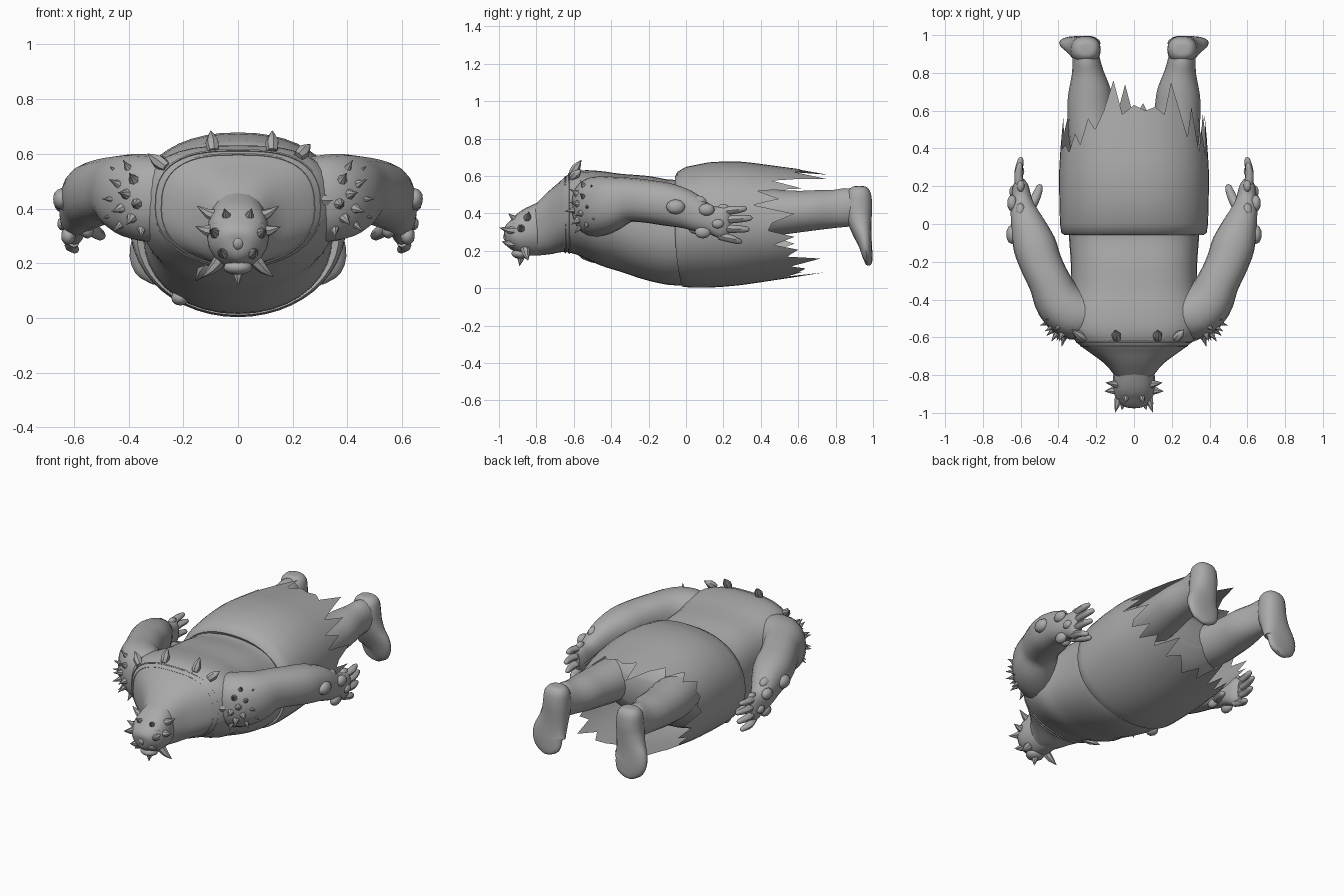
import bpy, bmesh, math
from mathutils import Vector

grey = bpy.data.materials.new("stone_grey")
grey.diffuse_color = (0.40, 0.40, 0.40, 1)
Z = Vector((0, 0, 1))
Y = Vector((0, 1, 0))


def finish(name, bm, angle=45):
    """Turn a bmesh into a smooth shaded object."""
    bmesh.ops.recalc_face_normals(bm, faces=bm.faces)
    me = bpy.data.meshes.new(name)
    bm.to_mesh(me)
    bm.free()
    me.materials.append(grey)
    me.shade_smooth()
    me.set_sharp_from_angle(angle=math.radians(angle))
    ob = bpy.data.objects.new(name, me)
    bpy.context.collection.objects.link(ob)
    return ob


def catmull(a, b, c, d, t):
    return 0.5 * (2 * b + (c - a) * t + (2 * a - 5 * b + 4 * c - d) * t * t
                  + (3 * b - a - 3 * c + d) * t ** 3)


def ring_point(a, ru, rv, p):
    """Point on a superellipse."""
    c, s = math.cos(a), math.sin(a)
    f = lambda w: math.copysign(abs(w) ** (2 / p), w)
    return ru * f(c), rv * f(s)


def loft(name, sections, sides=16, steps=3, ref=Z, p=2.0, straight=False, low_p=None):
    """Sections are (x, y, z, half width, half height) along a smooth path."""
    pts, n = [], len(sections)
    for i in range(n - 1):
        quad = [sections[min(max(j, 0), n - 1)] for j in (i - 1, i, i + 1, i + 2)]
        for k in range(steps):
            pts.append([catmull(*v, k / steps) for v in zip(*quad)])
    pts.append(list(sections[-1]))
    bm, rings = bmesh.new(), []
    for i, (x, y, z, ru, rv) in enumerate(pts):
        c = Vector((x, y, z))
        t = Vector(pts[min(i + 1, len(pts) - 1)][:3]) - Vector(pts[max(i - 1, 0)][:3])
        t = Y if straight else t.normalized()
        u = t.cross(ref).normalized()
        v = u.cross(t)
        ring = []
        for k in range(sides):
            q = low_p if low_p and k > sides / 2 else p
            a, b = ring_point(2 * math.pi * k / sides, max(ru, .001), max(rv, .001), q)
            ring.append(bm.verts.new(c + u * a + v * b))
        rings.append(ring)
    for r0, r1 in zip(rings, rings[1:]):
        for k in range(sides):
            j = (k + 1) % sides
            bm.faces.new((r0[k], r0[j], r1[j], r1[k]))
    bm.faces.new(rings[0])
    bm.faces.new(rings[-1])
    return finish(name, bm)


def spike(name, base, tip, r, bulge=1.0, lift=0.0):
    """Pointed horn; bulge swells the middle, lift bends it upward."""
    b, t = Vector(base), Vector(tip)
    m = b.lerp(t, 0.45) - Z * lift
    ref = Z if abs((t - b).normalized().z) < 0.8 else Y
    loft(name, [(*b, r, r), (*m, r * .62 * bulge, r * .62 * bulge), (*t, .001, .001)],
         sides=7, steps=2, ref=ref)


def lump(name, pos, size):
    """Rounded stone."""
    bm = bmesh.new()
    bmesh.ops.create_icosphere(bm, subdivisions=2, radius=1)
    for v in bm.verts:
        v.co = Vector(pos) + Vector([a * b for a, b in zip(v.co, size)])
    finish(name, bm)


# Torso, from neck to hips
torso = [(-.82, .31, .09, .12), (-.80, .318, .105, .135), (-.74, .347, .155, .167),
         (-.68, .378, .235, .187), (-.63, .40, .30, .208), (-.56, .40, .35, .23),
         (-.46, .375, .36, .252), (-.35, .35, .335, .262), (-.20, .32, .335, .28),
         (-.05, .297, .345, .282), (.10, .33, .34, .29), (.28, .37, .32, .24),
         (.42, .39, .29, .17), (.48, .40, .18, .08)]
loft("torso", [(0, y, z, w, h) for y, z, w, h in torso], sides=36, p=2.8, low_p=2.1,
     straight=True)

# Head with heavy brow, sloping out of the neck
loft("head", [(0, -.74, .325, .10, .145), (0, -.82, .302, .112, .132),
              (0, -.88, .282, .11, .112), (0, -.925, .27, .092, .085),
              (0, -.955, .258, .055, .055), (0, -.965, .255, .02, .02)],
     sides=20, p=2.6, low_p=1.8)
lump("nose", (0, -.95, .275), (.026, .028, .03))
lump("jaw", (0, -.885, .185), (.055, .05, .028))
for s in (-1, 1):
    lump("brow", (s * .05, -.90, .345), (.045, .035, .022))
    # Crown, cheek and face horns
    for b, t in [((.075, -.85, .37), (.15, -.84, .41)), ((.09, -.88, .32), (.155, -.885, .335)),
                 ((.075, -.91, .31), (.10, -.998, .325)), ((.05, -.92, .24), (.065, -.985, .25)),
                 ((.065, -.86, .21), (.13, -.845, .15)), ((.035, -.89, .36), (.05, -.95, .40))]:
        spike("head_horn", (s * b[0], *b[1:]), (s * t[0], *t[1:]), .026, 1.1, .006)
spike("chin_horn", (0, -.88, .18), (0, -.89, .12), .024, 1.1)

# Two thin collar cords hugging the torso
for y0, rx, rz, cz in ((-.645, .281, .203, .394), (-.625, .303, .212, .40)):
    bm, rings = bmesh.new(), []
    for i in range(48):
        a = 2 * math.pi * i / 48
        x, z = ring_point(a, rx, rz, 2.8 if i < 24 else 2.1)
        c = Vector((x, y0, cz + z))
        radial = Vector((math.cos(a), 0, math.sin(a)))
        rings.append([bm.verts.new(c + radial * .005 * math.cos(q) + Y * .005 * math.sin(q))
                      for q in (0, 1.571, 3.142, 4.712)])
    for i in range(48):
        r0, r1 = rings[i], rings[(i + 1) % 48]
        for k in range(4):
            bm.faces.new((r0[k], r0[(k + 1) % 4], r1[(k + 1) % 4], r1[k]))
    finish("collar_cord", bm)

# Large collar spikes: base x, z and tip x, z
for bx, bz, tx, tz in [(-.09, .61, -.10, .685), (.125, .61, .125, .685), (.22, .59, .265, .635),
                       (-.26, .55, -.33, .60), (.29, .43, .39, .43), (.18, .27, .255, .205),
                       (-.27, .33, -.345, .285), (-.10, .21, -.155, .135)]:
    low = bz < .4
    spike("collar_spike", (bx, -.58 if low else -.61, bz), (tx, -.49 if low else -.56, tz),
          .019, 2.1)

# Waist skirt with torn hem, end lengths listed around from the +x side
hem = [.46, .58, .36, .50, .38, .62, .46, .60, .75, .58, .62, .60, .63, .58, .76, .60,
       .50, .56, .42, .48, .38, .42, .40, .44, .40, .56, .48, .58, .46, .50, .46, .55,
       .48, .62, .54, .74, .56, .64, .54, .60, .64, .56, .72, .54, .60, .47, .58, .44]
rows = [(-.05, .30, .345, .285), (-.058, .305, .37, .295), (-.045, .315, .385, .308),
        (0, .326, .392, .323), (.12, .338, .395, .335), (.25, .346, .398, .335),
        (.36, .348, .392, .322), (.60, .35, .375, .288), (.78, .35, .36, .262)]


def skirt_at(y):
    for r0, r1 in zip(rows[3:], rows[4:]):
        if y <= r1[0]:
            break
    t = (y - r0[0]) / (r1[0] - r0[0])
    return [p + (q - p) * t for p, q in zip(r0, r1)]


bm, rings, N = bmesh.new(), [], len(hem)
for j in range(9):
    ring = []
    for k in range(N):
        a = 2 * math.pi * k / N
        if j < 5:
            y, cz, rx, rz = rows[j]
            y += (.035 if j < 4 else 0) * max(0, -math.sin(a)) ** 2
        elif j < 8:
            y, cz, rx, rz = skirt_at(.12 + (min(hem[k], .36) - .12) * (j - 4) / 3)
        else:
            y, cz, rx, rz = skirt_at(hem[k])
        x, z = ring_point(a, rx, rz, 2.25 if a < math.pi else 2.0)
        ring.append(bm.verts.new((x, y, cz + z)))
    rings.append(ring)
for r0, r1 in zip(rings, rings[1:]):
    for k in range(N):
        m = (k + 1) % N
        bm.faces.new((r0[k], r0[m], r1[m], r1[k]))
finish("torn_skirt", bm)
lump("belt_stone", (-.21, -.09, .075), (.035, .04, .03))

for s in (-1, 1):
    # Arm from shoulder to palm
    arm = [(.18, -.47, .425, .10, .145), (.31, -.48, .435, .135, .16),
           (.395, -.41, .452, .13, .15), (.445, -.31, .472, .112, .12),
           (.492, -.21, .465, .112, .115), (.527, -.11, .45, .114, .115),
           (.56, -.01, .425, .092, .105), (.585, .07, .388, .07, .087),
           (.595, .13, .367, .055, .074), (.60, .20, .35, .042, .085),
           (.60, .235, .345, .02, .06)]
    loft("arm", [(s * a[0], *a[1:]) for a in arm], sides=20, p=2.25)
    # Fingers and thumb
    for z0, tip in [(.41, (.605, .325, .425)), (.365, (.60, .355, .375)),
                    (.32, (.60, .34, .315)), (.28, (.595, .30, .25))]:
        x, y, z = tip
        loft("finger", [(s * .60, .18, z0, .023, .022),
                        (s * .612, (.18 + y) / 2, (z0 + z) / 2, .022, .021),
                        (s * x, y - .015, z, .015, .015), (s * x, y, z, .004, .004)], sides=8)
    loft("thumb", [(s * .565, .07, .34, .03, .03), (s * .53, .12, .32, .026, .026),
                   (s * .508, .17, .305, .022, .021), (s * .499, .20, .30, .016, .015),
                   (s * .497, .21, .30, .004, .004)], sides=8)
    # Stones growing on the forearm and hand
    for pos, r in [((.645, -.055, .435), .04), ((.645, .11, .42), .034),
                   ((.60, .065, .46), .036), ((.64, .17, .345), .026),
                   ((.60, .20, .425), .026), ((.62, .09, .30), .034), ((.55, .05, .32), .03)]:
        lump("arm_stone", (s * pos[0], *pos[1:]), (r * .8, r * 1.3, r))
    # Small thorns over the shoulder, spread by a golden spiral
    for i in range(13):
        h = -.75 + 1.5 * i / 12
        q = math.radians(-85 + 95 * ((i * .618) % 1))
        w = math.sqrt(1 - h * h)
        d = Vector((w * math.cos(q), w * math.sin(q), h))
        b = Vector((.345 + d.x * .11, -.485 + d.y * .12, .435 + d.z * .14))
        t = b + d * .05
        spike("shoulder_thorn", (s * b.x, b.y, b.z), (s * t.x, t.y, t.z), .02, .75)
    # Leg
    leg = [(.19, .30, .41, .13, .13), (.215, .46, .405, .13, .125),
           (.23, .60, .41, .122, .113), (.235, .70, .418, .113, .108),
           (.245, .80, .425, .085, .103), (.253, .87, .435, .073, .104),
           (.255, .92, .45, .068, .085), (.255, .95, .45, .05, .06)]
    loft("leg", [(s * a[0], *a[1:]) for a in leg], sides=18)
    # Foot pointing down, slanted from big toe to little toe
    foot = [(.255, .925, .546, .02, .02), (.255, .925, .54, .05, .042),
            (.255, .925, .51, .073, .064), (.256, .923, .45, .08, .073),
            (.26, .925, .39, .083, .07), (.272, .937, .32, .092, .056),
            (.285, .952, .26, .107, .042), (.285, .963, .215, .107, .033),
            (.268, .972, .175, .085, .025), (.255, .976, .145, .058, .02),
            (.25, .977, .133, .03, .012)]
    loft("foot", [(s * a[0], *a[1:]) for a in foot], sides=18, ref=Y, p=2.3)
